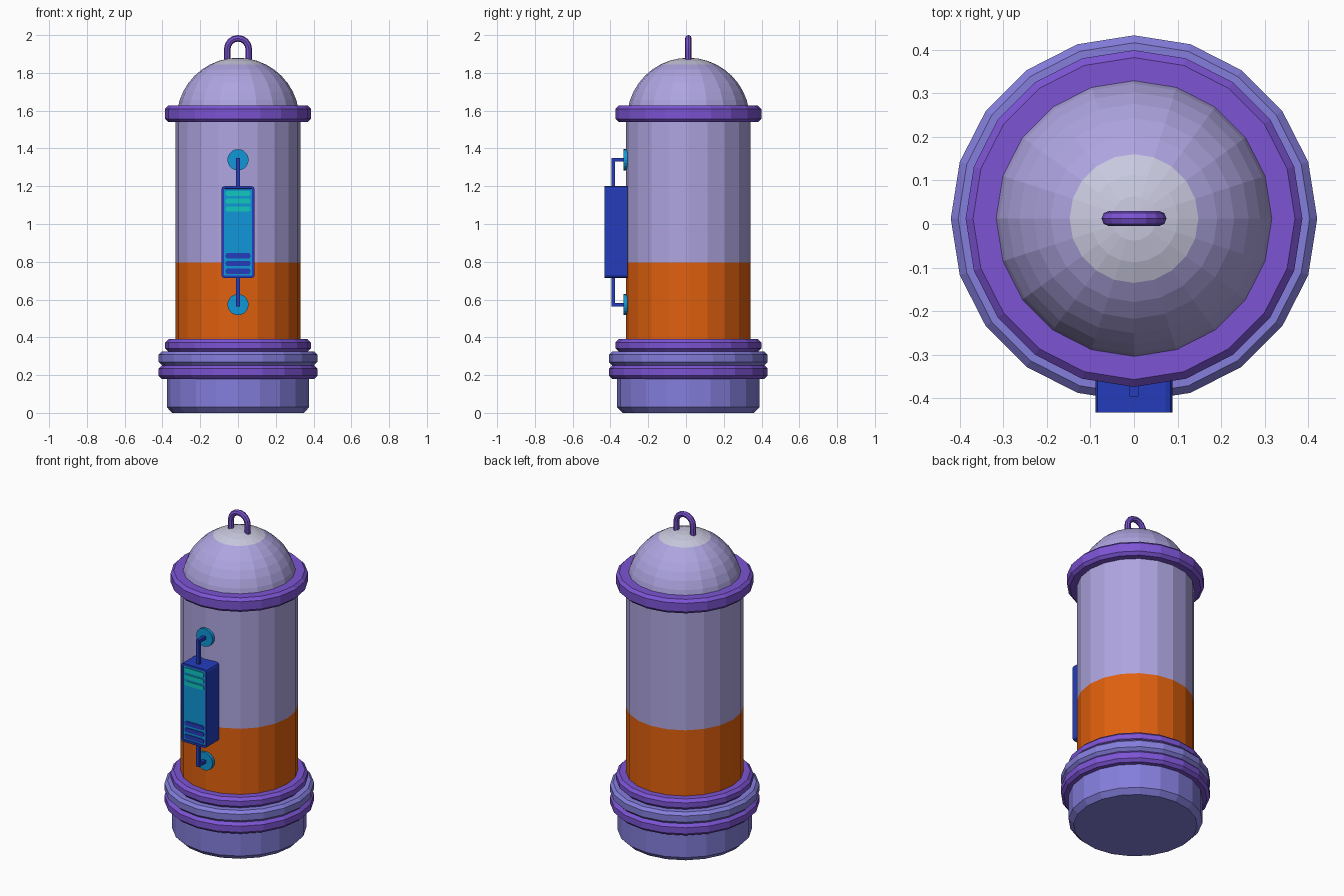
import bpy, bmesh, math
from mathutils import Matrix, Vector

if "Cube" in bpy.data.objects:
    bpy.data.objects.remove(bpy.data.objects["Cube"])

SIDES = 20
AXIS_Y = 0.0125


def material(name, r, g, b):
    lin = [((c / 255 + 0.055) / 1.055) ** 2.4 for c in (r, g, b)]
    m = bpy.data.materials.new(name)
    m.diffuse_color = (*lin, 1)
    m.use_nodes = True
    m.node_tree.nodes["Principled BSDF"].inputs["Base Color"].default_value = m.diffuse_color
    return m


LAVENDER = material("lavender", 174, 165, 224)
PALE = material("pale_lavender", 202, 202, 224)
ORANGE = material("orange", 224, 96, 14)
PURPLE = material("purple", 124, 84, 212)
PERIWINKLE = material("periwinkle", 132, 126, 220)
BLUE = material("deep_blue", 36, 60, 188)
CYAN = material("cyan", 16, 150, 216)
TEAL = material("teal", 16, 200, 190)


def finish(name, bm, *mats):
    bmesh.ops.recalc_face_normals(bm, faces=bm.faces)
    me = bpy.data.meshes.new(name)
    bm.to_mesh(me)
    bm.free()
    for m in mats:
        me.materials.append(m)
    ob = bpy.data.objects.new(name, me)
    bpy.context.collection.objects.link(ob)
    return ob


def lathe(name, profile, *mats, rule=None):
    """Spin an (r, z) profile around the tank axis; open ends are capped."""
    bm = bmesh.new()
    rings = []
    for r, z in profile:
        if r < 1e-4:
            rings.append([bm.verts.new((0, AXIS_Y, z))] * SIDES)
        else:
            rings.append([bm.verts.new((r * math.cos(a), AXIS_Y + r * math.sin(a), z))
                          for a in (i * math.tau / SIDES for i in range(SIDES))])
    for lo, hi in zip(rings, rings[1:]):
        for i in range(SIDES):
            j = (i + 1) % SIDES
            bm.faces.new(list(dict.fromkeys((lo[i], lo[j], hi[j], hi[i]))))
    for ring in (rings[0], rings[-1]):
        if ring[0] is not ring[1]:
            bm.faces.new(ring)
    if rule:
        for f in bm.faces:
            f.material_index = rule(f.calc_center_median())
    return finish(name, bm, *mats)


def band(name, r, z0, z1, mat, b=0.017):
    lathe(name, [(r - b, z0), (r, z0 + b), (r, z1 - b), (r - b, z1)], mat)


def block(x0, x1, y0, y1, z0, z1, bevel=0.0, segments=2):
    """Box whose front-to-back edges are rounded."""
    bm = bmesh.new()
    c = Vector((x0 + x1, y0 + y1, z0 + z1)) / 2
    size = Matrix.Diagonal((x1 - x0, y1 - y0, z1 - z0, 1))
    bmesh.ops.create_cube(bm, size=1, matrix=Matrix.Translation(c) @ size)
    if bevel:
        edges = [e for e in bm.edges
                 if abs(e.verts[0].co.y - e.verts[1].co.y) > 0.5 * (y1 - y0)]
        bmesh.ops.bevel(bm, geom=edges, offset=bevel, segments=segments,
                        profile=0.5, affect='EDGES')
    return bm


# Base and stacked bands
lathe("base", [(0.348, 0), (0.377, 0.03), (0.377, 0.3)], PERIWINKLE)
band("base_band_lower", 0.42, 0.18, 0.252, PURPLE)
band("base_band_middle", 0.42, 0.252, 0.325, PERIWINKLE)
band("base_band_upper", 0.386, 0.325, 0.39, PURPLE)

# Tank wall with liquid-coloured lower part
lathe("tank", [(0.33, 0.33), (0.33, 0.797), (0.33, 1.6)], LAVENDER, ORANGE,
      rule=lambda c: int(c.z < 0.79))
band("top_band", 0.386, 1.54, 1.627, PURPLE)

# Dome with pale cap
R = 0.325
angles = [math.radians(90 - 9 * i) for i in range(11)]
lathe("dome", [(R * math.sin(a), 1.555 + R * math.cos(a)) for a in angles],
      LAVENDER, PALE, rule=lambda c: int(c.z > 1.555 + R * math.cos(math.radians(27))))

# Lifting loop: tube swept along an arch
path = [(-0.057, 1.84)]
path += [(-0.057 * math.cos(math.pi * i / 8), 1.926 + 0.057 * math.sin(math.pi * i / 8))
         for i in range(9)]
path += [(0.057, 1.84)]
bm = bmesh.new()
loops = []
for i, (x, z) in enumerate(path):
    t = math.pi * min(max(i - 1, 0), 8) / 8
    out = Vector((-math.cos(t), 0, math.sin(t)))
    loops.append([bm.verts.new(Vector((x, AXIS_Y, z)) + 0.0175 * (
        out * math.cos(a) + Vector((0, math.sin(a), 0))))
        for a in (k * math.tau / 8 for k in range(8))])
for a, b in zip(loops, loops[1:]):
    for k in range(8):
        bm.faces.new((a[k], a[k - 1], b[k - 1], b[k]))
bm.faces.new(loops[0])
bm.faces.new(loops[-1])
finish("lifting_loop", bm, PURPLE)

# Gauge box with recessed panel
bm = block(-0.088, 0.088, -0.4325, -0.31, 0.714, 1.2, 0.016)
front = min(bm.faces, key=lambda f: f.calc_center_median().y)
bmesh.ops.inset_region(bm, faces=[front], thickness=0.013)
front.material_index = 1
bmesh.ops.inset_region(bm, faces=[front], thickness=0.001, depth=-0.006)
for f in bm.faces:
    c = f.calc_center_median()
    f.material_index = int(f is front)
finish("gauge_box", bm, BLUE, CYAN)

# Indicator bars
for i in range(3):
    for name, z, mat in (("upper_bar", 1.162 - 0.041 * i, TEAL),
                         ("lower_bar", 0.832 - 0.041 * i, BLUE)):
        finish(f"{name}_{i + 1}", block(-0.065, 0.065, -0.431, -0.424,
                                        z - 0.0135, z + 0.0135, 0.008), mat)

# Pipes and wall discs above and below the box
for name, z_end, z_box in (("upper", 1.34, 1.18), ("lower", 0.573, 0.73)):
    s = 0.01 if z_end > z_box else -0.01
    lo, hi = sorted((z_box, z_end + s))
    finish(name + "_pipe", block(-0.01, 0.01, -0.395, -0.375, lo, hi), BLUE)
    finish(name + "_pipe_elbow",
           block(-0.01, 0.01, -0.376, -0.31, z_end - 0.01, z_end + 0.01), BLUE)
    bm = bmesh.new()
    bmesh.ops.create_cone(bm, cap_ends=True, segments=20, radius1=0.056, radius2=0.056,
                          depth=0.025, matrix=Matrix.Translation((0, -0.3175, z_end))
                          @ Matrix.Rotation(math.pi / 2, 4, 'X'))
    finish(name + "_wall_disc", bm, CYAN)
